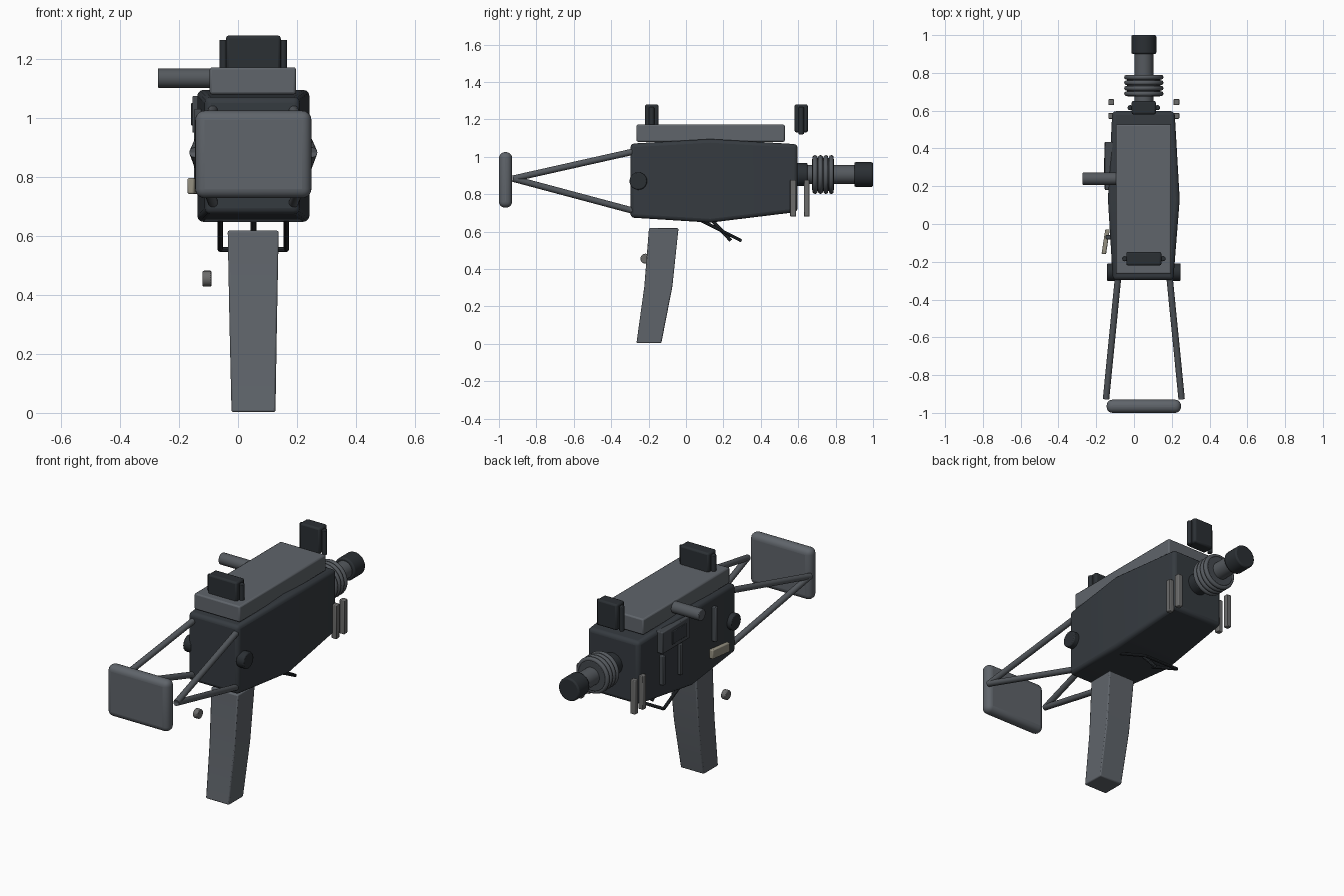
import bpy, bmesh, math
from mathutils import Vector

if "Cube" in bpy.data.objects:
    bpy.data.objects.remove(bpy.data.objects["Cube"])

CX = 0.052  # centre line of the body


def material(name, rgb):
    m = bpy.data.materials.new(name)
    m.diffuse_color = (*rgb, 1)
    m.use_nodes = True
    m.node_tree.nodes["Principled BSDF"].inputs["Base Color"].default_value = m.diffuse_color
    return m


DARK = material("dark body", (0.036, 0.043, 0.051))
BLACK = material("near black", (0.024, 0.029, 0.034))
STEEL = material("steel grey", (0.115, 0.128, 0.145))
STRUT = material("strut grey", (0.09, 0.1, 0.112))
PLATE = material("plate grey", (0.15, 0.15, 0.148))
PANEL = material("panel grey", (0.06, 0.068, 0.078))
TAN = material("tan", (0.30, 0.28, 0.22))


def finish(name, bm, mat, bevel=0, segments=2):
    bmesh.ops.recalc_face_normals(bm, faces=bm.faces)
    me = bpy.data.meshes.new(name)
    bm.to_mesh(me)
    bm.free()
    ob = bpy.data.objects.new(name, me)
    bpy.context.collection.objects.link(ob)
    me.materials.append(mat)
    if bevel:
        mod = ob.modifiers.new("bevel", "BEVEL")
        mod.width, mod.segments = bevel, segments
        mod.limit_method = 'ANGLE'
        mod.angle_limit = math.radians(35)
    bpy.ops.object.select_all(action='DESELECT')
    bpy.context.view_layer.objects.active = ob
    ob.select_set(True)
    bpy.ops.object.shade_smooth_by_angle(angle=math.radians(35))
    return ob


def loft(name, sections, mat, bevel=0, segments=2):
    """Skin a list of closed point rings and cap both ends."""
    bm = bmesh.new()
    rings = [[bm.verts.new(p) for p in s] for s in sections]
    n = len(rings[0])
    for a, b in zip(rings, rings[1:]):
        for i in range(n):
            j = (i + 1) % n
            bm.faces.new((a[i], a[j], b[j], b[i]))
    bm.faces.new(rings[0])
    bm.faces.new(rings[-1])
    return finish(name, bm, mat, bevel, segments)


def rect_y(x0, x1, y, z0, z1):
    return [(x0, y, z0), (x1, y, z0), (x1, y, z1), (x0, y, z1)]


def box(name, x, y, z, mat, bevel=0.0, segments=2):
    return loft(name, [rect_y(*x, y[0], *z), rect_y(*x, y[1], *z)], mat, bevel, segments)


def rod(name, a, b, r, mat, bevel=0, sides=20):
    a, b = Vector(a), Vector(b)
    q = (b - a).to_track_quat('Z', 'Y')
    ring = [q @ Vector((r * math.cos(t), r * math.sin(t), 0))
            for t in (2 * math.pi * i / sides for i in range(sides))]
    return loft(name, [[a + p for p in ring], [b + p for p in ring]], mat, bevel)


# Main body: three sections, widest near the middle
loft("body", [rect_y(-0.112, 0.208, -0.297, 0.675, 1.07),
              rect_y(-0.138, 0.242, 0.13, 0.648, 1.095),
              rect_y(-0.115, 0.215, 0.597, 0.705, 1.067)], DARK, 0.02, 3)

# Top cover
box("top_cover", (-0.096, 0.197), (-0.265, 0.528), (1.08, 1.172), STEEL, 0.008)

# Sights with rounded side pins
for name, w, y0, y1, z0 in (("rear_sight", 0.093, -0.22, -0.147, 1.16),
                            ("front_sight", 0.064, 0.58, 0.652, 1.13)):
    box(name, (CX - w, CX + w), (y0, y1), (z0, 1.28), BLACK, 0.01)
    for s in (-1, 1):
        x, y = CX + s * (w + 0.008), (y0 + y1) / 2
        rod(name + "_pin", (x, y, z0 - 0.01), (x, y, 1.265), 0.014, BLACK, 0.004, 12)

# Barrel, finned collar and end cap
rod("barrel", (CX, 0.55, 0.905), (CX, 0.93, 0.905), 0.05, STRUT, 0, 32)
rod("collar", (CX, 0.675, 0.905), (CX, 0.79, 0.905), 0.088, PANEL, 0.005, 32)
for i in range(4):
    bpy.ops.mesh.primitive_torus_add(
        location=(CX, 0.69 + i * 0.029, 0.905), rotation=(math.pi / 2, 0, 0),
        major_radius=0.091, minor_radius=0.013, major_segments=36, minor_segments=10)
    ring = bpy.context.object
    ring.name = "collar_ring"
    ring.data.materials.append(STRUT)
    bpy.ops.object.shade_smooth()
rod("end_cap", (CX, 0.90, 0.905), (CX, 1.0, 0.905), 0.066, BLACK, 0.008, 32)
rod("barrel_base", (CX, 0.59, 0.905), (CX, 0.65, 0.905), 0.062, BLACK, 0.006, 32)

# Rear pad, struts, pivots and front side plates, repeated on both sides
box("rear_pad", (-0.145, 0.249), (-1.0, -0.93), (0.728, 1.025), STEEL, 0.032, 5)
for s in (-1, 1):
    for z in (1.03, 0.708):
        rod("rear_strut", (CX + s * 0.2, -0.925, 0.883), (CX + s * 0.135, -0.27, z),
            0.017, STRUT, 0, 16)
    rod("rear_pivot", (CX + s * 0.145, -0.255, 0.87), (CX + s * 0.195, -0.255, 0.87),
        0.047, BLACK, 0.006, 24)
    xs = sorted((CX + s * 0.157, CX + s * 0.188))
    for y in (0.557, 0.63):
        box("front_side_plate", xs, (y, y + 0.031), (0.68, 0.877), PLATE, 0.004)

# Grip: bent and tapering downward


def rect_z(x0, x1, y0, y1, z):
    return [(x0, y0, z), (x1, y0, z), (x1, y1, z), (x0, y1, z)]


loft("grip", [rect_z(-0.022, 0.127, -0.265, -0.132, 0.003),
              rect_z(-0.029, 0.132, -0.223, -0.073, 0.305),
              rect_z(-0.035, 0.138, -0.198, -0.04, 0.618)], STEEL, 0.006)
rod("grip_button", (-0.12, -0.217, 0.455), (-0.09, -0.217, 0.455), 0.027, PLATE, 0.004)

# Lower loop and lever
loop = [(CX - 0.112, 0.08, 0.66), (CX - 0.112, 0.29, 0.554),
        (CX + 0.112, 0.29, 0.554), (CX + 0.112, 0.08, 0.66)]
for a, b in zip(loop, loop[1:]):
    rod("lower_loop", a, b, 0.009, BLACK, 0, 10)
rod("lever", (CX, 0.13, 0.67), (CX, 0.24, 0.552), 0.01, BLACK, 0, 10)

# Left side: handle, framed panel, upright bars, selector
rod("side_handle", (-0.272, 0.24, 1.135), (-0.08, 0.24, 1.135), 0.033, STRUT, 0.004, 24)
box("side_panel", (-0.155, -0.11), (0.18, 0.435), (0.95, 1.075), PANEL, 0.005)
box("side_panel_inset", (-0.16, -0.15), (0.22, 0.35), (0.975, 1.05), DARK, 0.003)
for y, z0, z1 in ((0.41, 0.76, 0.93), (0.25, 0.76, 0.94), (-0.07, 0.83, 1.03)):
    box("side_bar", (-0.15, -0.11), (y - 0.011, y + 0.011), (z0, z1), PANEL, 0.004)
loft("selector", [rect_y(-0.172, -0.148, -0.16, 0.742, 0.797),
                  rect_y(-0.152, -0.128, -0.028, 0.742, 0.797)], TAN, 0.006)
